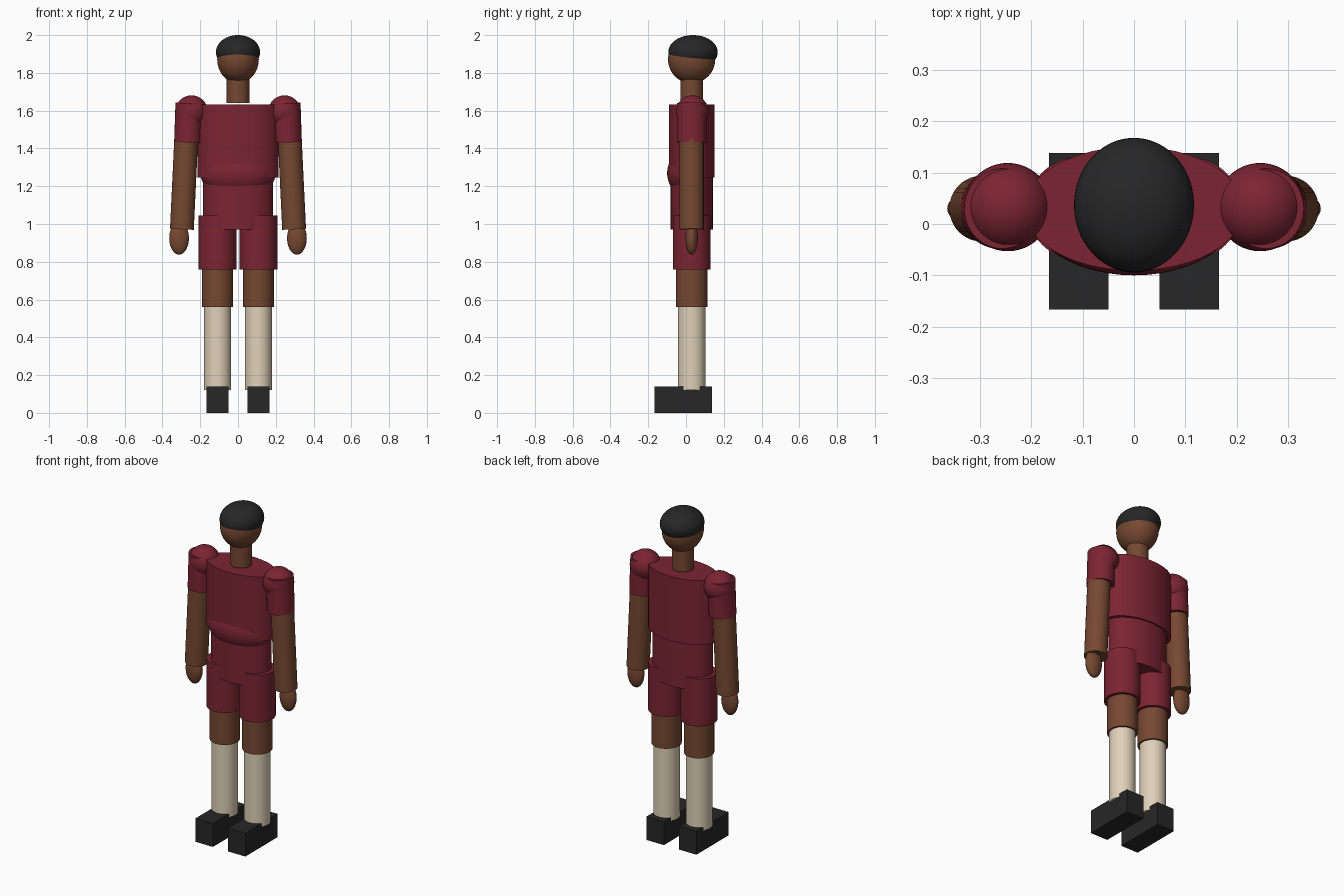
import bpy
import math
from mathutils import Vector

cube = bpy.data.objects.get("Cube")
if cube:
    bpy.data.objects.remove(cube, do_unlink=True)


def material(name, rgb):
    m = bpy.data.materials.new(name)
    m.use_nodes = True
    m.diffuse_color = (*rgb, 1)
    m.node_tree.nodes["Principled BSDF"].inputs["Base Color"].default_value = (*rgb, 1)
    return m


maroon = material("maroon cloth", (0.2, 0.018, 0.032))
skin = material("brown skin", (0.18, 0.065, 0.031))
cream = material("cream socks", (0.74, 0.64, 0.48))
black = material("soft black", (0.02, 0.02, 0.02))

MID_Y = 0.03  # depth of the body axis


def finish(name, mat, smooth=True):
    ob = bpy.context.object
    ob.name = name
    ob.data.materials.append(mat)
    bpy.ops.object.transform_apply(location=False, rotation=False, scale=True)
    if smooth:
        bpy.ops.object.shade_smooth_by_angle(angle=math.radians(40))
    return ob


def ellipsoid(name, mat, centre, radii):
    bpy.ops.mesh.primitive_uv_sphere_add(segments=48, ring_count=24, location=centre)
    bpy.context.object.scale = radii
    return finish(name, mat)


def tube(name, mat, bottom, top, rx, ry):
    """Elliptical cylinder between two points."""
    a, b = Vector(bottom), Vector(top)
    bpy.ops.mesh.primitive_cylinder_add(vertices=48, radius=1, depth=1, location=(a + b) / 2)
    ob = bpy.context.object
    ob.scale = (rx, ry, (b - a).length)
    ob.rotation_euler = (0, math.atan2(b.x - a.x, b.z - a.z), 0)
    return finish(name, mat)


def box(name, mat, low, high):
    a, b = Vector(low), Vector(high)
    bpy.ops.mesh.primitive_cube_add(size=1, location=(a + b) / 2)
    bpy.context.object.scale = b - a
    return finish(name, mat, smooth=False)


# Head, hair and neck
ellipsoid("head", skin, (0, MID_Y, 1.872), (0.11, 0.125, 0.127))
ellipsoid("hair", black, (0, 0.037, 1.91), (0.117, 0.131, 0.09))
tube("neck", skin, (0, MID_Y, 1.64), (0, MID_Y, 1.8), 0.06, 0.06)

# Trunk
tube("chest", maroon, (0, MID_Y, 1.246), (0, MID_Y, 1.633), 0.214, 0.121)
ellipsoid("belly", maroon, (0, 0.02, 1.269), (0.2, 0.12, 0.128))
tube("waist", maroon, (0, MID_Y, 0.97), (0, MID_Y, 1.26), 0.185, 0.112)

# Arms and legs on both sides
for side, s in (("left", 1), ("right", -1)):
    ellipsoid(side + "_shoulder", maroon, (s * 0.246, 0.033, 1.595), (0.086, 0.086, 0.086))
    tube(side + "_sleeve", maroon, (s * 0.264, MID_Y, 1.432), (s * 0.257, MID_Y, 1.64), 0.074, 0.078)
    tube(side + "_arm", skin, (s * 0.297, MID_Y, 0.972), (s * 0.272, MID_Y, 1.5), 0.063, 0.064)
    ellipsoid(side + "_hand", skin, (s * 0.312, MID_Y, 0.925), (0.052, 0.033, 0.087))

    tube(side + "_shorts_leg", maroon, (s * 0.108, MID_Y, 0.76), (s * 0.108, MID_Y, 1.045), 0.1, 0.1)
    tube(side + "_thigh", skin, (s * 0.108, MID_Y, 0.56), (s * 0.108, MID_Y, 0.8), 0.082, 0.084)
    tube(side + "_sock", cream, (s * 0.108, MID_Y, 0.12), (s * 0.108, MID_Y, 0.57), 0.072, 0.073)
    box(side + "_shoe", black, (s * 0.108 - 0.058, -0.167, 0), (s * 0.108 + 0.058, 0.138, 0.14))
